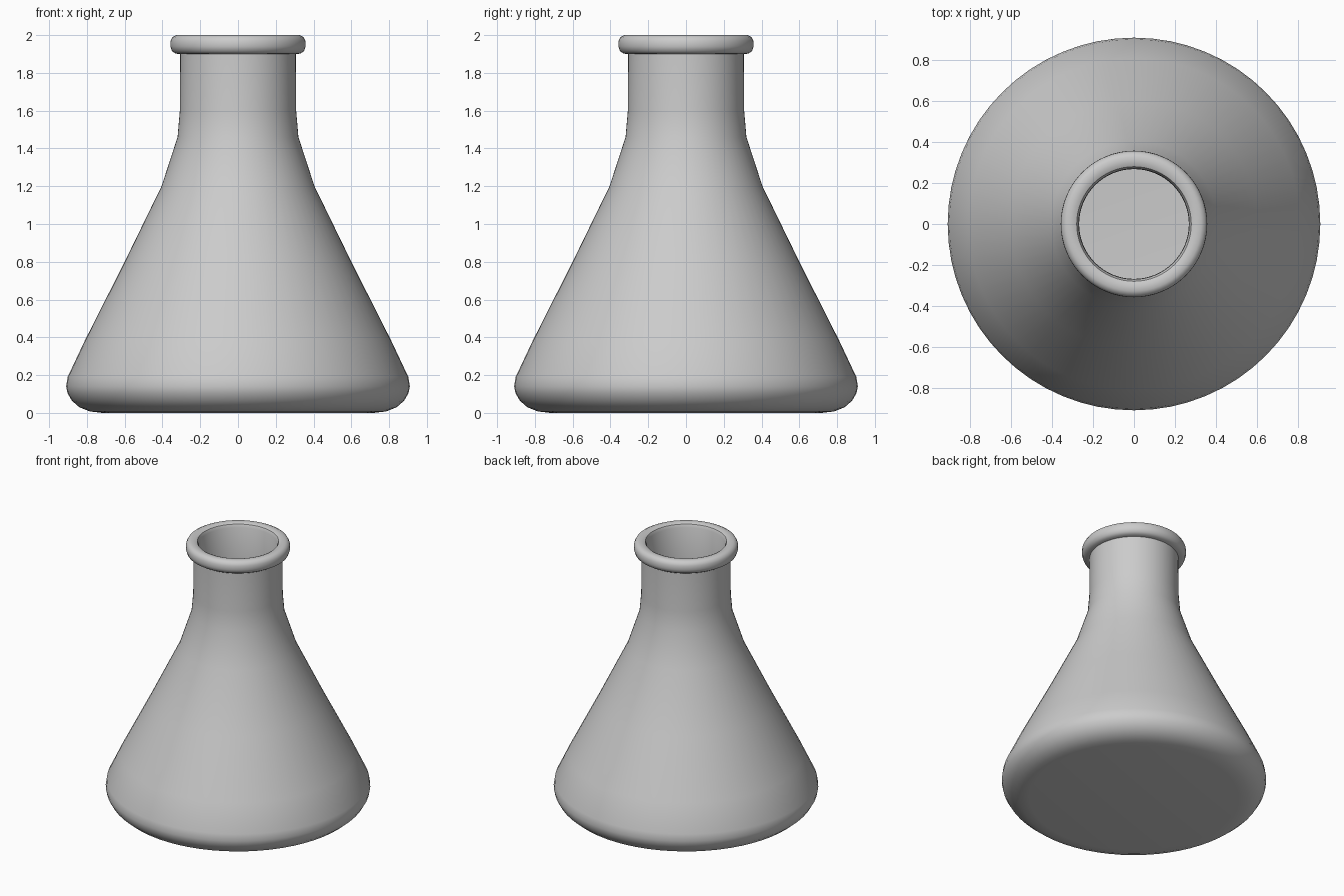
import bpy, bmesh, math

if "Cube" in bpy.data.objects:
    bpy.data.objects.remove(bpy.data.objects["Cube"])

SEGMENTS = 64

# Outer wall, base centre up to the lip (radius, height)
outer = [(0, 0), (0.72, 0), (0.785, 0.008), (0.84, 0.03), (0.88, 0.065),
         (0.903, 0.105), (0.91, 0.14), (0.902, 0.19), (0.81, 0.385),
         (0.605, 0.79), (0.405, 1.2), (0.32, 1.46), (0.308, 1.60), (0.306, 1.90)]
# Rolled lip
lip = [(0.33, 1.902), (0.35, 1.915), (0.358, 1.94), (0.357, 1.97), (0.347, 1.99),
       (0.328, 2.0), (0.298, 2.0), (0.28, 1.992), (0.27, 1.97)]
# Inner wall, neck down to the inside floor
inner = [(0.268, 1.60), (0.282, 1.45), (0.366, 1.19), (0.565, 0.775),
         (0.77, 0.37), (0.864, 0.18), (0.868, 0.13), (0.845, 0.085),
         (0.79, 0.05), (0.72, 0.04), (0, 0.04)]


def lathe(name, profile):
    bm = bmesh.new()
    verts = [bm.verts.new((r, 0, z)) for r, z in profile]
    edges = [bm.edges.new(pair) for pair in zip(verts, verts[1:])]
    bmesh.ops.spin(bm, geom=verts + edges, cent=(0, 0, 0), axis=(0, 0, 1),
                   angle=math.tau, steps=SEGMENTS, use_duplicate=False)
    bmesh.ops.remove_doubles(bm, verts=bm.verts, dist=0.0005)
    bmesh.ops.recalc_face_normals(bm, faces=bm.faces)
    mesh = bpy.data.meshes.new(name)
    bm.to_mesh(mesh)
    bm.free()
    obj = bpy.data.objects.new(name, mesh)
    bpy.context.collection.objects.link(obj)
    bpy.context.view_layer.objects.active = obj
    obj.select_set(True)
    bpy.ops.object.shade_smooth_by_angle(angle=math.radians(40))
    return obj


# Hollow conical flask
lathe("flask", outer + lip + inner)
